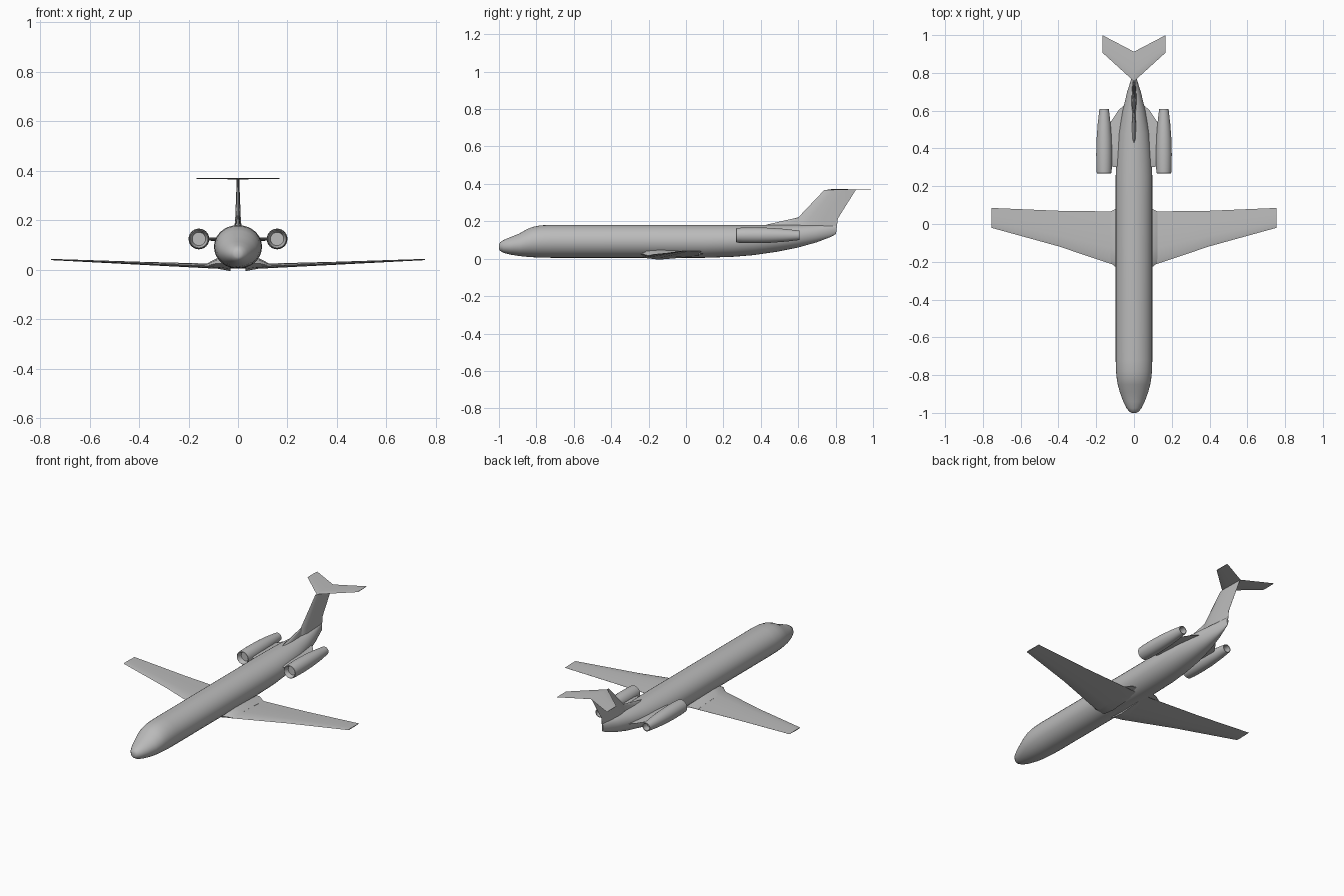
import bpy, bmesh, math

cube = bpy.data.objects.get("Cube")
if cube:
    bpy.data.objects.remove(cube)

grey = bpy.data.materials.new("plain grey")
grey.use_nodes = True
COLOUR = (0.5, 0.5, 0.5, 1)
grey.diffuse_color = COLOUR
grey.node_tree.nodes["Principled BSDF"].inputs["Base Color"].default_value = COLOUR


def loft(name, rings, angle=35):
    """Skin a list of equal-length point rings and cap both ends."""
    bm = bmesh.new()
    loops = [[bm.verts.new(p) for p in ring] for ring in rings]
    n = len(loops[0])
    for a, b in zip(loops, loops[1:]):
        for i in range(n):
            j = (i + 1) % n
            bm.faces.new((a[i], a[j], b[j], b[i]))
    bm.faces.new(loops[0])
    bm.faces.new(loops[-1])
    bmesh.ops.recalc_face_normals(bm, faces=bm.faces)
    mesh = bpy.data.meshes.new(name)
    bm.to_mesh(mesh)
    bm.free()
    mesh.materials.append(grey)
    obj = bpy.data.objects.new(name, mesh)
    bpy.context.collection.objects.link(obj)
    bpy.ops.object.select_all(action='DESELECT')
    obj.select_set(True)
    bpy.context.view_layer.objects.active = obj
    bpy.ops.object.shade_smooth_by_angle(angle=math.radians(angle))
    return obj


def ellipse(x, y, z, rx, rz, n=32):
    steps = [2 * math.pi * i / n for i in range(n)]
    return [(x + rx * math.cos(t), y, z + rz * math.sin(t)) for t in steps]


def foil(x, front, back, z, thick):
    """Thin lens section running front to back at height z."""
    shape = [(0, 0), (.08, .35), (.3, .5), (.65, .33), (1, .03),
             (1, -.03), (.65, -.33), (.3, -.5), (.08, -.35)]
    return [(x, front + (back - front) * u, z + thick * v) for u, v in shape]


def fin_section(z, front, back, thick):
    return [(pz - z, y, z) for _, y, pz in foil(0, front, back, z, thick)]


def mirror_x(obj):
    obj.modifiers.new("other side", 'MIRROR')


# Fuselage: y, half width, bottom, top
sections = [
    (-1, .012, .052, .076), (-.994, .024, .042, .088), (-.975, .04, .031, .1),
    (-.94, .057, .022, .115), (-.89, .075, .014, .135), (-.85, .086, .01, .158),
    (-.82, .091, .008, .17), (-.78, .095, .006, .178), (-.72, .097, .005, .181),
    (.1, .097, .005, .181), (.25, .097, .01, .181), (.36, .092, .019, .181),
    (.48, .082, .036, .181), (.6, .06, .06, .18), (.7, .036, .088, .179),
    (.77, .014, .115, .178), (.803, .004, .132, .177)]
loft("fuselage", [ellipse(0, y, (lo + hi) / 2, w, (hi - lo) / 2)
                  for y, w, lo, hi in sections])

# Swept wings with a slight leading edge kink
mirror_x(loft("wings", [foil(0, -.225, .065, .014, .018),
                        foil(.09, -.222, .066, .015, .02),
                        foil(.4, -.118, .07, .027, .012),
                        foil(.755, -.02, .085, .042, .005)]))

# Fairings between wing and body
mirror_x(loft("wing_root_fairings", [foil(.03, -.25, .1, .025, .06),
                                     foil(.088, -.235, .085, .026, .04),
                                     foil(.125, -.205, .066, .017, .018)]))

# Tail fin with a dorsal fillet
loft("tail_fin", [fin_section(.14, .57, .803, .034),
                  fin_section(.215, .595, .812, .022),
                  fin_section(.368, .74, .908, .01)])
loft("dorsal_fillet", [fin_section(.165, .4, .7, .03),
                       fin_section(.182, .43, .7, .02),
                       fin_section(.222, .605, .7, .008)])

# Swept tailplane on top of the fin
mirror_x(loft("tailplane", [foil(0, .755, .912, .369, .006),
                            foil(.168, .908, 1, .369, .003)]))

# Engine nacelles: inner intake, lip, body and recessed exhaust
profile = [(.295, .027), (.275, .032), (.268, .036), (.27, .039), (.3, .041),
           (.37, .042), (.45, .04), (.53, .034), (.608, .025), (.608, .021),
           (.57, .02)]
mirror_x(loft("engine_nacelles", [ellipse(.158, y, .125, r, r, 24)
                                  for y, r in profile]))

# Engine pylons
mirror_x(loft("engine_pylons", [foil(.05, .29, .63, .124, .013),
                                foil(.08, .3, .605, .124, .013),
                                foil(.13, .305, .53, .124, .012)]))
